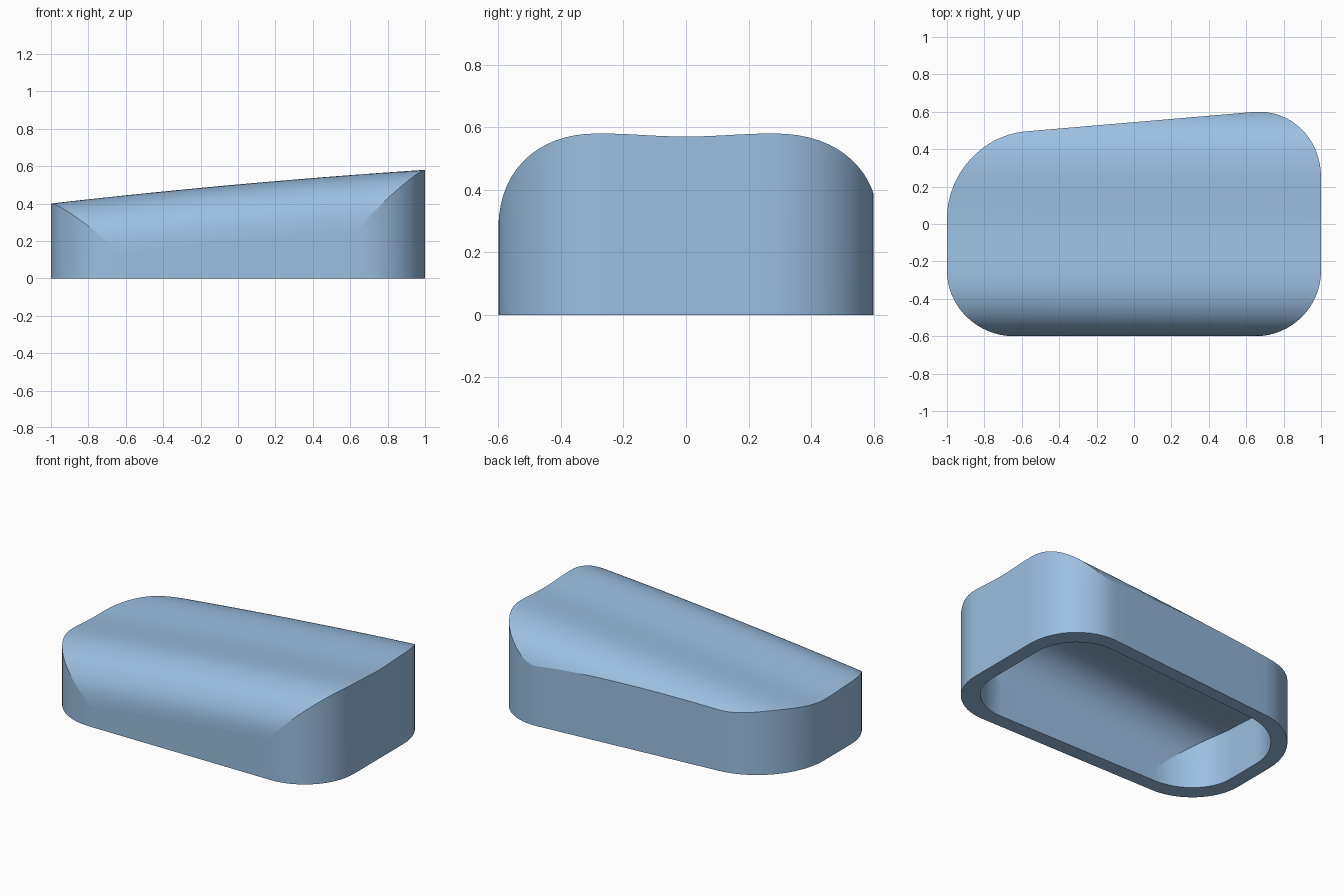
import bpy, bmesh, math
from mathutils import Vector

if "Cube" in bpy.data.objects:
    bpy.data.objects.remove(bpy.data.objects["Cube"])

STRAIGHT, ARC, RINGS = 14, 16, 28

# Plan outline, counter-clockwise: (arc start, square corner, arc end) per rounded corner
CORNERS = [
    ((0.65, -0.60), (1.0, -0.60), (1.0, -0.25)),
    ((1.0, 0.25), (1.0, 0.629), (0.64, 0.599)),
    ((-0.58, 0.495), (-1.0, 0.46), (-1.0, 0.03)),
    ((-1.0, -0.25), (-1.0, -0.60), (-0.64, -0.60)),
]


def outline():
    pts = []
    for i, corner in enumerate(CORNERS):
        a, c, b = (Vector(p) for p in corner)
        h1, h2 = a.lerp(c, 0.55), b.lerp(c, 0.55)
        for k in range(ARC):
            t = k / ARC
            u = 1 - t
            pts.append(a * u**3 + h1 * (3 * u * u * t) + h2 * (3 * u * t * t) + b * t**3)
        nxt = Vector(CORNERS[(i + 1) % 4][0])
        pts += [b.lerp(nxt, k / STRAIGHT) for k in range(STRAIGHT)]
    return pts


def top_height(x, y):
    # sloping ridge, shallow dish in the middle, rounded shoulders at front and back
    ridge = 0.502 + 0.09 * x - 0.012 * x * x
    if abs(y) < 0.28:
        return ridge - 0.005 * (1 + math.cos(math.pi * y / 0.28))
    t = min(1, (abs(y) - 0.28) / (0.32 if y < 0 else 0.34))
    return ridge - (0.296 - 0.012 * x) * (1 - (1 - t**2.25) ** (1 / 2.25))


def bridge(bm, a, b):
    n = len(a)
    for i in range(n):
        j = (i + 1) % n
        bm.faces.new((a[i], a[j], b[j], b[i]))


def skin(bm, pts, sx, sy, drop):
    """Wall rising from z = 0 plus a domed cover; returns the bottom ring."""
    n = len(pts)

    def vert(x, y, z):
        return bm.verts.new((x * sx, y * sy, z))

    base = [vert(p.x, p.y, 0) for p in pts]
    prev = base
    for r in range(RINGS):
        s = math.cos(r / RINGS * math.pi / 2)
        ring = [vert(p.x * s, p.y * s, top_height(p.x * s, p.y * s) - drop) for p in pts]
        bridge(bm, prev, ring)
        if r == 0:                # crisp edge between wall and cover
            for i in range(n):
                bm.edges.get((ring[i], ring[(i + 1) % n])).smooth = False
        prev = ring
    tip = vert(0, 0, top_height(0, 0) - drop)
    for i in range(n):
        bm.faces.new((prev[i], prev[(i + 1) % n], tip))
    return base


# Hollow cap: outer skin, smaller and lower inner skin, and the flat rim between them
bm = bmesh.new()
plan = outline()
bridge(bm, skin(bm, plan, 1, 1, 0), skin(bm, plan, 0.907, 0.843, 0.065))
bmesh.ops.recalc_face_normals(bm, faces=bm.faces)

mesh = bpy.data.meshes.new("hollow_cap")
bm.to_mesh(mesh)
bm.free()
cap = bpy.data.objects.new("hollow_cap", mesh)
bpy.context.collection.objects.link(cap)

blue = bpy.data.materials.new("light_blue")
blue.diffuse_color = (0.33, 0.52, 0.75, 1)
blue.use_nodes = True
blue.node_tree.nodes["Principled BSDF"].inputs["Base Color"].default_value = blue.diffuse_color
mesh.materials.append(blue)

bpy.context.view_layer.objects.active = cap
cap.select_set(True)
bpy.ops.object.shade_smooth_by_angle(angle=math.radians(30), keep_sharp_edges=True)
